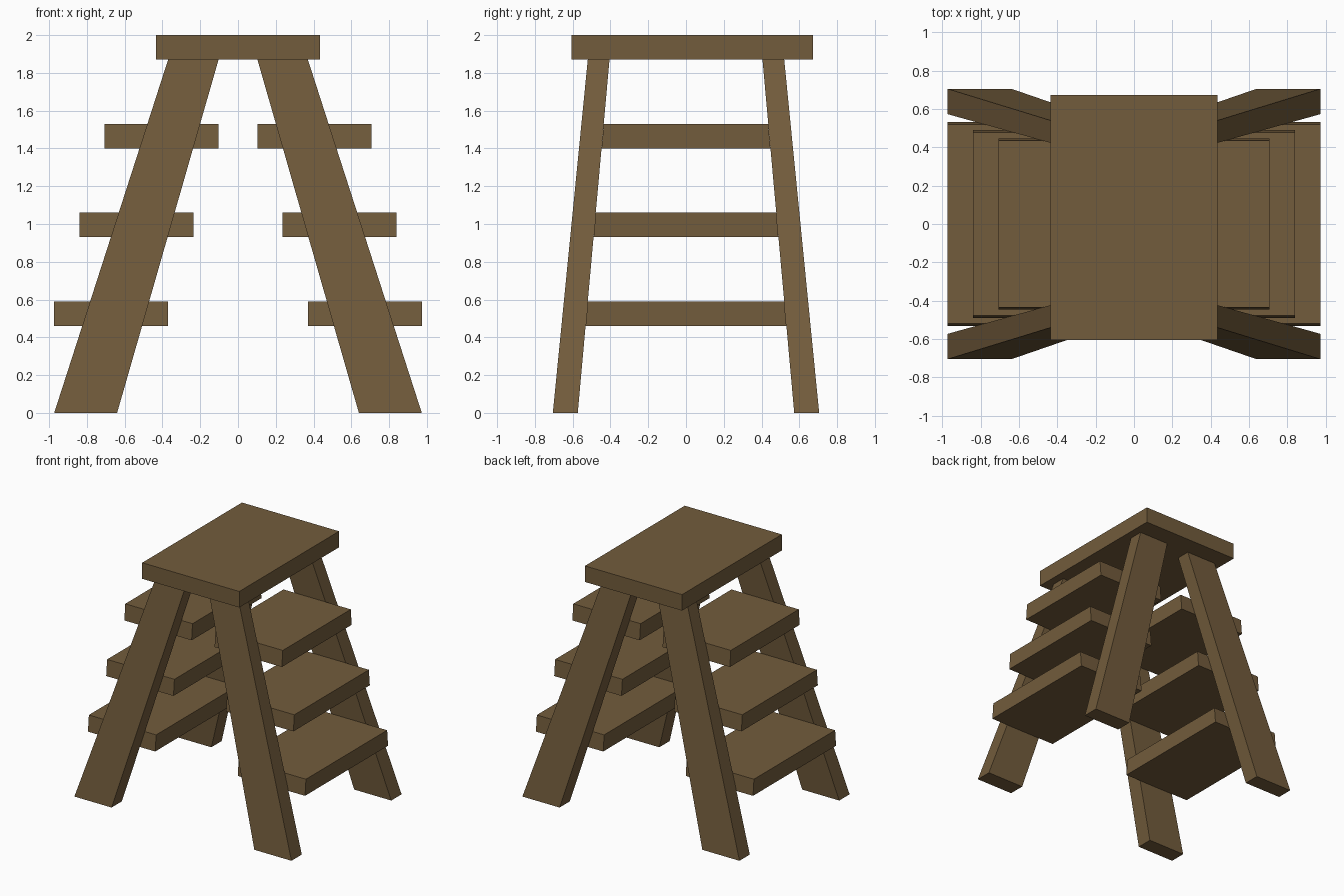
import bpy

if "Cube" in bpy.data.objects:
    bpy.data.objects.remove(bpy.data.objects["Cube"])

wood = bpy.data.materials.new("brown_wood")
wood.diffuse_color = (0.17, 0.107, 0.045, 1)
wood.use_nodes = True
wood.node_tree.nodes["Principled BSDF"].inputs["Base Color"].default_value = wood.diffuse_color


def prism(name, low, high):
    """Six-sided block between two rectangles, each (x0, x1, y0, y1, z)."""
    verts = []
    for x0, x1, y0, y1, z in (low, high):
        verts += [(x0, y0, z), (x1, y0, z), (x1, y1, z), (x0, y1, z)]
    faces = [(3, 2, 1, 0), (4, 5, 6, 7)]
    faces += [(i, (i + 1) % 4, (i + 1) % 4 + 4, i + 4) for i in range(4)]
    mesh = bpy.data.meshes.new(name)
    mesh.from_pydata(verts, [], faces)
    mesh.materials.append(wood)
    obj = bpy.data.objects.new(name, mesh)
    bpy.context.collection.objects.link(obj)
    return obj


def span(a, b, side):
    return (a, b) if side > 0 else (-b, -a)


def inner_y(z):
    """Inner face of the leaning legs."""
    return 0.573 - 0.09 * z


# Top board, slightly offset to the back
prism("top_board", (-0.435, 0.435, -0.605, 0.672, 1.87),
      (-0.435, 0.435, -0.605, 0.672, 2.0))

for sx, xname in ((-1, "left"), (1, "right")):
    # Splayed, tapered legs
    for sy, yname in ((-1, "front"), (1, "back")):
        prism(f"{yname}_{xname}_leg",
              (*span(0.64, 0.973, sx), *span(0.573, 0.705, sy), 0),
              (*span(0.103, 0.37, sx), *span(0.405, 0.52, sy), 1.87))
    # Steps between the legs, ends following the leg slope
    for i, (x, z) in enumerate(((0.37, 0.46), (0.236, 0.93), (0.103, 1.40))):
        xs = span(x, x + 0.603, sx)
        lo, hi = inner_y(z), inner_y(z + 0.13)
        prism(f"{xname}_step_{i + 1}", (*xs, -lo, lo, z), (*xs, -hi, hi, z + 0.13))
